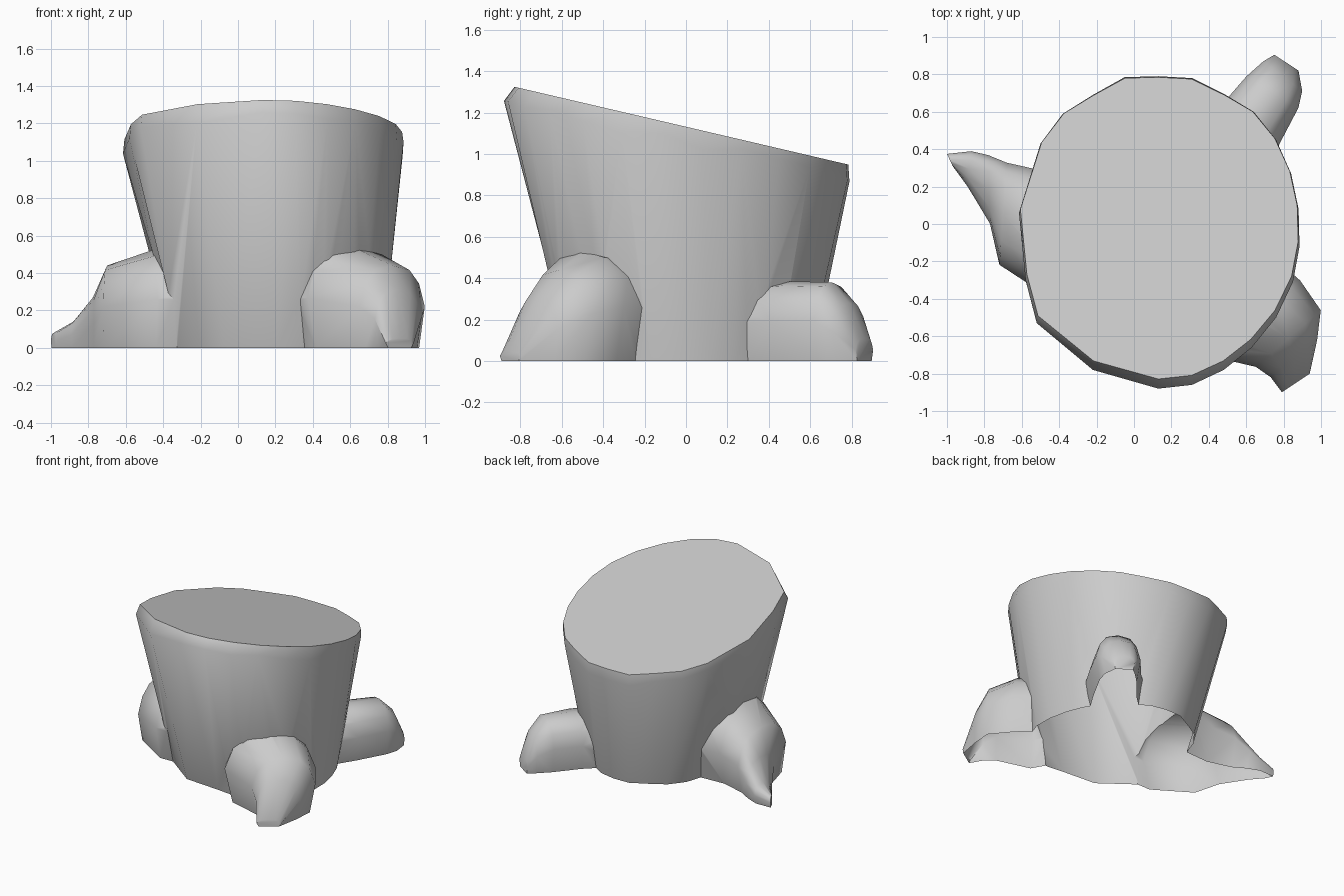
import bpy, bmesh
from math import sin, cos, pi, atan2, copysign

if "Cube" in bpy.data.objects:
    bpy.data.objects.remove(bpy.data.objects["Cube"])


def loft(name, rings):
    """Skin a list of equal-length rings into a closed solid."""
    bm = bmesh.new()
    loops = [[bm.verts.new(p) for p in ring] for ring in rings]
    n = len(loops[0])
    for a, b in zip(loops, loops[1:]):
        for i in range(n):
            j = (i + 1) % n
            bm.faces.new((a[i], a[j], b[j], b[i]))
    bm.faces.new(loops[0])
    bm.faces.new(loops[-1])
    bmesh.ops.recalc_face_normals(bm, faces=bm.faces)
    mesh = bpy.data.meshes.new(name)
    bm.to_mesh(mesh)
    bm.free()
    obj = bpy.data.objects.new(name, mesh)
    bpy.context.collection.objects.link(obj)
    return obj


def arch(left, right, h, steps=8, power=0.72, tuck=0.09):
    """Rounded arch standing on the ground, its feet tucked slightly under."""
    ring = []
    for i in range(steps + 1):
        t = pi * i / steps
        c, s = cos(t), max(sin(t), 0.0)
        u = 0.5 - 0.5 * copysign(min(1.0, abs(c) ** power * 1.05), c)
        z = h * s ** power
        if i in (0, steps):
            u, z = (tuck, 0.0) if i == 0 else (1 - tuck, 0.0)
        ring.append((left[0] + (right[0] - left[0]) * u,
                     left[1] + (right[1] - left[1]) * u, z))
    return ring


# Irregular rim outline: x, y and depth of the chipped edge below the cut
rim = [
    (0.13, -0.88, .08), (0.31, -0.86, .08), (0.48, -0.78, .09), (0.63, -0.66, .07),
    (0.76, -0.50, .09), (0.85, -0.31, .10), (0.885, -0.12, .06), (0.88, 0.08, .09),
    (0.84, 0.27, .045), (0.76, 0.45, .05), (0.64, 0.60, .05), (0.49, 0.69, .07),
    (0.31, 0.78, .08), (0.13, 0.79, .08), (-0.05, 0.785, .08), (-0.22, 0.69, .06),
    (-0.38, 0.59, .06), (-0.50, 0.43, .05), (-0.615, 0.06, .08), (-0.58, -0.30, .08),
    (-0.52, -0.53, .075), (-0.22, -0.78, .11),
]


def cut_z(y):
    return 1.132 - 0.233 * y


def foot(x, y):
    """Ground outline: a smaller rim, fuller at the front corners."""
    dx, dy = (x - 0.135) * 0.733, (y + 0.045) * 0.695
    s = sin(2 * atan2(dy, dx))
    k = 1 + 0.12 * abs(s) if dy < 0 else 1 - 0.08 * max(0, s)
    return (0.21 + dx * k, 0.03 + dy * k, 0)


# Trunk: flared upward, cut off at a slant
base = [foot(x, y) for x, y, d in rim]
edge = [(x, y, cut_z(y) - d) for x, y, d in rim]
top = [(0.135 + (x - 0.135) * 0.99, -0.022 + (y + 0.045) * 0.966) for x, y, d in rim]
trunk = loft("stump", [base, edge, [(x, y, cut_z(y)) for x, y in top]])

# Roots: arched sections running from inside the trunk out to the tip
roots = {
    "front_right_root": [
        ((0.18, -0.35), (0.55, 0.0), 0.48),
        ((0.37, -0.70), (0.89, -0.30), 0.53),
        ((0.65, -0.765), (1.00, -0.46), 0.44),
        ((0.73, -0.82), (0.98, -0.62), 0.31),
        ((0.79, -0.90), (0.94, -0.80), 0.05),
    ],
    "back_right_root": [
        ((0.20, 0.40), (0.60, 0.12), 0.36),
        ((0.46, 0.63), (0.77, 0.41), 0.385),
        ((0.60, 0.79), (0.88, 0.62), 0.38),
        ((0.69, 0.87), (0.90, 0.71), 0.28),
        ((0.75, 0.905), (0.88, 0.82), 0.11),
    ],
    "left_root": [
        ((0.05, 0.32), (0.05, -0.40), 0.50),
        ((-0.50, 0.29), (-0.43, -0.41), 0.52),
        ((-0.68, 0.33), (-0.72, -0.22), 0.44),
        ((-0.78, 0.37), (-0.77, 0.0), 0.27),
        ((-0.87, 0.39), (-0.89, 0.20), 0.14),
        ((-1.0, 0.375), (-0.97, 0.31), 0.08),
    ],
}

# Fuse the roots into the trunk
bpy.context.view_layer.objects.active = trunk
trunk.select_set(True)
for name, sections in roots.items():
    root = loft(name, [arch(*s) for s in sections])
    mod = trunk.modifiers.new(name, 'BOOLEAN')
    mod.operation = 'UNION'
    mod.solver = 'EXACT'
    mod.object = root
    bpy.ops.object.modifier_apply(modifier=name)
    bpy.data.objects.remove(root, do_unlink=True)

# Open underside: the stump is a hollow shell
bm = bmesh.new()
bm.from_mesh(trunk.data)
floor = [f for f in bm.faces if all(v.co.z < 1e-3 for v in f.verts)]
bmesh.ops.delete(bm, geom=floor, context='FACES')
bm.to_mesh(trunk.data)
bm.free()

bpy.ops.object.shade_smooth_by_angle(angle=0.85)
